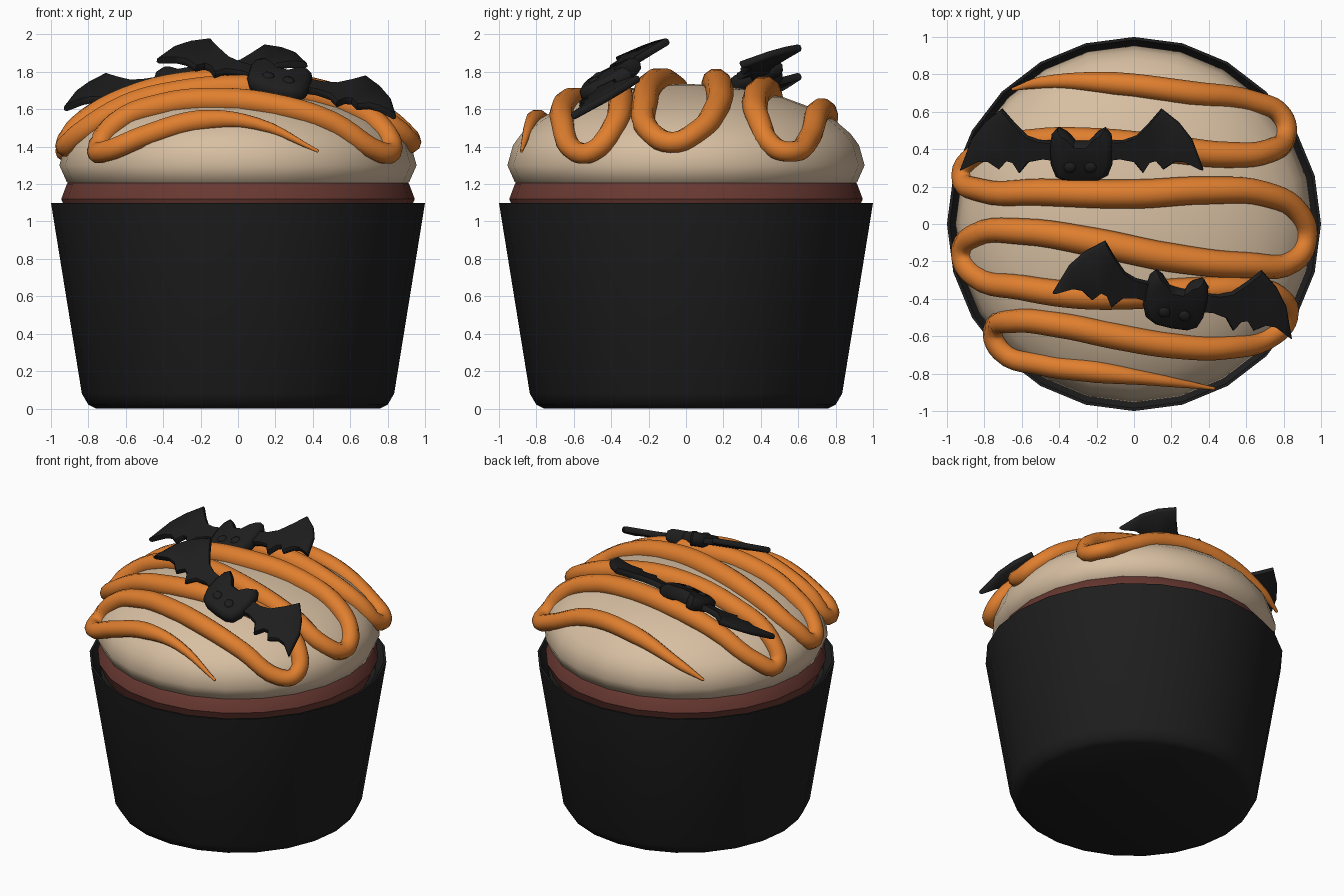
import bpy, bmesh, math
from mathutils import Vector

if "Cube" in bpy.data.objects:
    bpy.data.objects.remove(bpy.data.objects["Cube"])


def material(name, rgb):
    m = bpy.data.materials.new(name)
    m.diffuse_color = (*rgb, 1)
    m.use_nodes = True
    m.node_tree.nodes["Principled BSDF"].inputs["Base Color"].default_value = m.diffuse_color
    return m


BLACK = material("black", (0.013, 0.013, 0.013))
BROWN = material("chocolate brown", (0.14, 0.04, 0.031))
CREAM = material("cream", (0.68, 0.52, 0.36))
ORANGE = material("orange", (0.74, 0.21, 0.028))


def finish(obj, mat, angle):
    obj.data.materials.clear()
    obj.data.materials.append(mat)
    bpy.ops.object.select_all(action='DESELECT')
    obj.select_set(True)
    bpy.context.view_layer.objects.active = obj
    bpy.ops.object.shade_smooth_by_angle(angle=math.radians(angle))


def mesh_object(name, bm, mat, angle=40):
    bmesh.ops.recalc_face_normals(bm, faces=bm.faces[:])
    me = bpy.data.meshes.new(name)
    bm.to_mesh(me)
    bm.free()
    obj = bpy.data.objects.new(name, me)
    bpy.context.collection.objects.link(obj)
    finish(obj, mat, angle)
    return obj


def loft(bm, rings):
    """Skin closed rings of points and cap both ends."""
    vs = [[bm.verts.new(p) for p in ring] for ring in rings]
    n = len(vs[0])
    for a, b in zip(vs, vs[1:]):
        for i in range(n):
            j = (i + 1) % n
            bm.faces.new((a[i], a[j], b[j], b[i]))
    caps = [bm.faces.new(vs[0]), bm.faces.new(vs[-1])]
    bmesh.ops.triangulate(bm, faces=caps)


def lathe(name, profile, mat, angle=40, seg=24):
    bm = bmesh.new()
    turn = [2 * math.pi * i / seg for i in range(seg)]
    loft(bm, [[(r * math.cos(t), r * math.sin(t), z) for t in turn] for r, z in profile])
    return mesh_object(name, bm, mat, angle)


def dome(r):
    """Height of the frosting at a distance from the middle."""
    return 1.3 + 0.435 * math.sqrt(1 - (min(r, 0.945) / 0.955) ** 2)


# Wrapper, cake and frosting
lathe("wrapper", [(0.76, 0), (0.80, 0.02), (0.835, 0.08), (1.0, 1.1), (0.985, 1.1), (0.93, 1.02)], BLACK)
lathe("cake", [(0.90, 1.01), (0.945, 1.12), (0.915, 1.2), (0.90, 1.215)], BROWN)
lathe("frosting", [(0.88, 1.195), (0.915, 1.21), (0.955, 1.3)]
      + [(r, dome(r)) for r in (0.925, 0.88, 0.8, 0.68, 0.52, 0.35, 0.18, 0.02)], CREAM, 60)

# Drizzle: one tube zigzagging over the dome
PATH = [(-.65, .72), (-.5, .755), (-.1, .75), (.3, .70), (.65, .65), (.79, .58), (.81, .47), (.72, .39),
        (.5, .37), (.2, .40), (-.2, .44), (-.55, .44), (-.84, .37), (-.92, .26), (-.82, .18), (-.5, .17),
        (0, .16), (.4, .18), (.7, .16), (.88, .06), (.92, -.08), (.85, -.20), (.6, -.22), (.2, -.18),
        (-.2, -.10), (-.6, -.04), (-.85, -.06), (-.92, -.16), (-.85, -.28), (-.6, -.34), (-.3, -.38),
        (0, -.38), (.3, -.36), (.6, -.35), (.77, -.39), (.82, -.5), (.75, -.59), (.5, -.66), (.2, -.65),
        (-.1, -.60), (-.4, -.54), (-.65, -.52), (-.75, -.57), (-.71, -.68), (-.5, -.75), (-.2, -.79),
        (.1, -.83), (.43, -.88)]
curve = bpy.data.curves.new("drizzle", 'CURVE')
curve.dimensions = '3D'
curve.twist_mode = 'Z_UP'
curve.bevel_depth = 1.0
curve.bevel_resolution = 3
curve.resolution_u = 5
curve.use_fill_caps = True
spline = curve.splines.new('BEZIER')
spline.bezier_points.add(len(PATH) - 1)
for i, (p, (x, y)) in enumerate(zip(spline.bezier_points, PATH)):
    r = math.hypot(x, y)
    p.co = (x, y, dome(r) + 0.012)
    p.handle_left_type = p.handle_right_type = 'AUTO'
    taper = min(1, 0.15 + min(i, len(PATH) - 1 - i) / 2.5)
    p.radius = (0.055 + 0.024 * max(0, 1 - r * r)) * taper
drizzle = bpy.data.objects.new("drizzle", curve)
bpy.context.collection.objects.link(drizzle)
bpy.context.view_layer.objects.active = drizzle
drizzle.select_set(True)
bpy.ops.object.convert(target='MESH')
finish(bpy.context.view_layer.objects.active, ORANGE, 60)

# Bat outlines, right half only
WING = [(.12, .15), (.22, .155), (.29, .18), (.36, .25), (.425, .325), (.52, .25), (.59, .16), (.65, 0),
        (.56, .045), (.50, .045), (.44, .005), (.40, .05), (.365, .04), (.33, -.015), (.28, .045),
        (.2, .06), (.12, .05)]
HEAD = [(0, .15), (.04, .15), (.09, .205), (.13, .225), (.16, .19), (.17, .12), (.165, .03), (.14, -.03),
        (.09, -.055), (0, -.06)]


def bat(name, origin, turn, slope_x, slope_y):
    """Flat bat seen from above, laid on a sloping plane."""
    o = Vector(origin)
    normal = Vector((-slope_x, -slope_y, 1)).normalized()
    c, s = math.cos(turn), math.sin(turn)

    def place(u, v, h):
        x, y = u * c - v * s, u * s + v * c
        return o + Vector((x, y, slope_x * x + slope_y * y)) + normal * h

    def slab(bm, outline, centre, layers):
        cu, cv = centre
        loft(bm, [[place(cu + (u - cu) * k, cv + (v - cv) * k, h) for u, v in outline] for k, h in layers])

    bm = bmesh.new()
    flat = [(.95, -.02), (1, -.01), (1, .01), (.95, .02)]
    for side in (1, -1):
        slab(bm, [(side * u, v) for u, v in WING], (side * .4, .12), flat)
        # Raised eye
        ring = [(side * .055 + .034 * math.cos(a * math.pi / 6), .03 + .03 * math.sin(a * math.pi / 6))
                for a in range(12)]
        slab(bm, ring, (side * .055, .03), [(1, .03), (1, .048), (.75, .058), (.3, .063)])
    head = HEAD + [(-u, v) for u, v in HEAD[-2:0:-1]]
    slab(bm, head, (0, .07), [(.8, -.045), (.95, -.03), (1, 0), (.95, .033), (.8, .05)])
    mesh_object(name, bm, BLACK, 50)


bat("front_bat", (.205, -.49, 1.71), math.radians(-10.7), -.14, .52)
bat("back_bat", (-.28, .29, 1.72), 0, .18, .42)
